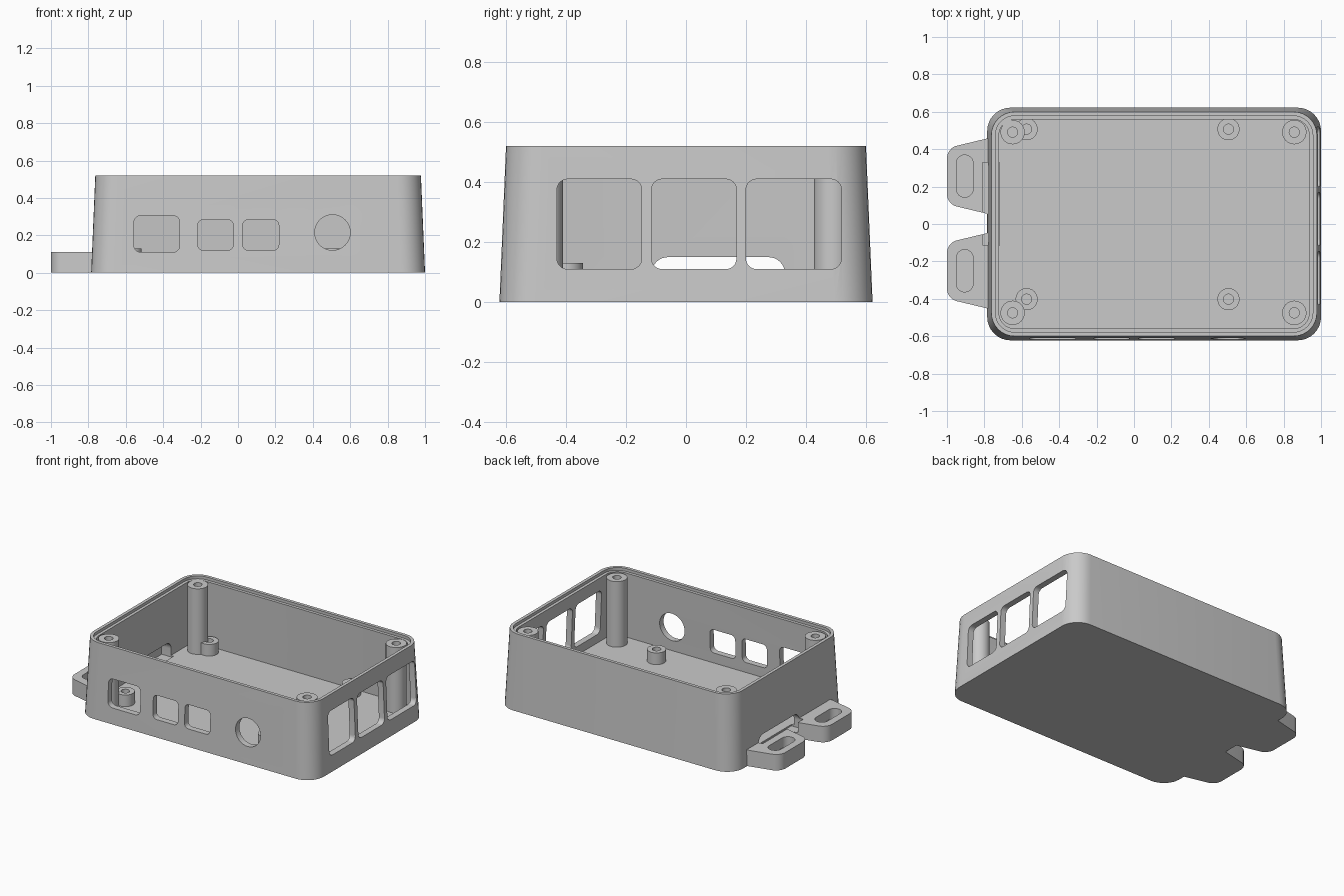
import bpy, bmesh, math
from mathutils import Vector

if "Cube" in bpy.data.objects:
    bpy.data.objects.remove(bpy.data.objects["Cube"], do_unlink=True)

grey = bpy.data.materials.new("light_grey_plastic")
grey.use_nodes = True
colour = (0.59, 0.59, 0.59, 1)
grey.diffuse_color = colour
grey.node_tree.nodes["Principled BSDF"].inputs["Base Color"].default_value = colour


def rounded(points, radii, steps=8):
    """Outline of a convex polygon with its corners rounded off."""
    out, n = [], len(points)
    for i, r in enumerate(radii):
        p = Vector(points[i])
        if r == 0:
            out.append(p)
            continue
        a = (Vector(points[i - 1]) - p).normalized()
        b = (Vector(points[(i + 1) % n]) - p).normalized()
        half = a.angle(b) / 2
        centre = p + (a + b).normalized() * r / math.sin(half)
        start = (p + a * r / math.tan(half) - centre).normalized()
        end = (p + b * r / math.tan(half) - centre).normalized()
        out += [centre + start.slerp(end, k / steps).normalized() * r
                for k in range(steps + 1)]
    return out


def box_outline(u0, u1, v0, v1, r):
    return rounded([(u0, v0), (u1, v0), (u1, v1), (u0, v1)], [r] * 4)


def circle(u, v, r, n=40):
    return [Vector((u + r * math.cos(t), v + r * math.sin(t)))
            for t in (math.tau * k / n for k in range(n))]


def loft(name, rings):
    """Closed solid through matching rings of 3D points."""
    bm = bmesh.new()
    loops = [[bm.verts.new(p) for p in ring] for ring in rings]
    for lo, hi in zip(loops, loops[1:]):
        n = len(lo)
        for i in range(n):
            j = (i + 1) % n
            bm.faces.new((lo[i], lo[j], hi[j], hi[i]))
    bm.faces.new(loops[0])
    bm.faces.new(loops[-1])
    bmesh.ops.recalc_face_normals(bm, faces=bm.faces)
    mesh = bpy.data.meshes.new(name)
    bm.to_mesh(mesh)
    bm.free()
    mesh.materials.append(grey)
    obj = bpy.data.objects.new(name, mesh)
    bpy.context.collection.objects.link(obj)
    return obj


def prism(name, outline, axis, low, high):
    """Extrude an outline along x, y or z."""
    place = {"x": lambda p, d: (d, p.x, p.y),
             "y": lambda p, d: (p.x, d, p.y),
             "z": lambda p, d: (p.x, p.y, d)}[axis]
    return loft(name, [[place(p, d) for p in outline] for d in (low, high)])


def activate(obj):
    bpy.ops.object.select_all(action="DESELECT")
    obj.select_set(True)
    bpy.context.view_layer.objects.active = obj


def cut(obj, cutter):
    activate(obj)
    mod = obj.modifiers.new("cut", "BOOLEAN")
    mod.operation = "DIFFERENCE"
    mod.solver = "EXACT"
    mod.object = cutter
    bpy.ops.object.modifier_apply(modifier=mod.name)


# Tapered open case with a stepped rim
def case_ring(z, inset):
    taper = 0.022 * z / 0.52 + inset
    outline = box_outline(-0.785 + taper, 1 - taper, -0.622 + taper,
                          0.622 - taper, 0.125 - inset)
    return [(p.x, p.y, z) for p in outline]


parts = []
case = loft("case_shell", [case_ring(0, 0), case_ring(0.52, 0), case_ring(0.52, 0.022),
                           case_ring(0.5, 0.022), case_ring(0.5, 0.042),
                           case_ring(0.05, 0.042)])
parts.append(case)

# Port openings in the front and right walls
front_ports = [box_outline(-0.556, -0.312, 0.11, 0.305, 0.035),
               box_outline(-0.215, -0.025, 0.12, 0.283, 0.03),
               box_outline(0.025, 0.218, 0.12, 0.283, 0.03),
               circle(0.505, 0.215, 0.095)]
side_ports = [box_outline(y0, y1, 0.11, 0.41, 0.035)
              for y0, y1 in ((-0.43, -0.148), (-0.115, 0.168), (0.2, 0.518))]
cutters = [prism("port_cutter", o, "y", -0.75, -0.54) for o in front_ports]
cutters += [prism("port_cutter", o, "x", 0.925, 1.1) for o in side_ports]

# Card slot through the left wall
slot_outline = rounded([(-0.115, 0.04), (0.33, 0.04), (0.33, 0.15), (-0.115, 0.15)],
                       [0, 0, 0.055, 0.055])
slot = prism("slot_cutter", slot_outline, "x", -0.81, -0.72)
cutters.append(slot)
for c in cutters:
    cut(case, c)

# Mounting tabs with blind oblong pockets
for side, y in (("back", 0.256), ("front", -0.25)):
    outline = rounded([(-0.765, y + 0.206), (-1, y + 0.15), (-1, y - 0.15),
                       (-0.765, y - 0.206)], [0, 0.07, 0.07, 0])
    tab = prism(side + "_mounting_tab", outline, "z", 0, 0.11)
    pocket = prism("pocket_cutter", box_outline(-0.95, -0.86, y - 0.113, y + 0.113, 0.0449),
                   "z", 0.04, 0.2)
    cut(tab, pocket)
    cut(tab, slot)
    cutters.append(pocket)
    parts.append(tab)

for c in cutters:
    bpy.data.objects.remove(c, do_unlink=True)


# Bored posts for the lid screws and the circuit board
def post(name, x, y, r, top, bore_floor):
    levels = [(r, 0.04), (r, top), (0.027, top), (0.027, bore_floor)]
    parts.append(loft(name, [[(p.x, p.y, z) for p in circle(x, y, rad, 32)]
                             for rad, z in levels]))


for side, x, bx in (("left", 0.857, 0.505), ("right", -0.649, -0.574)):
    for end, y, by in (("back", 0.491, 0.507), ("front", -0.475, -0.402)):
        post(f"{end}_{side}_lid_post", x, y, 0.065, 0.5, 0.25)
        post(f"{end}_{side}_board_standoff", bx, by, 0.059, 0.13, 0.07)

# Smooth the rounded corners, keep the edges sharp
for obj in parts:
    activate(obj)
    bpy.ops.object.shade_smooth_by_angle(angle=math.radians(30))
